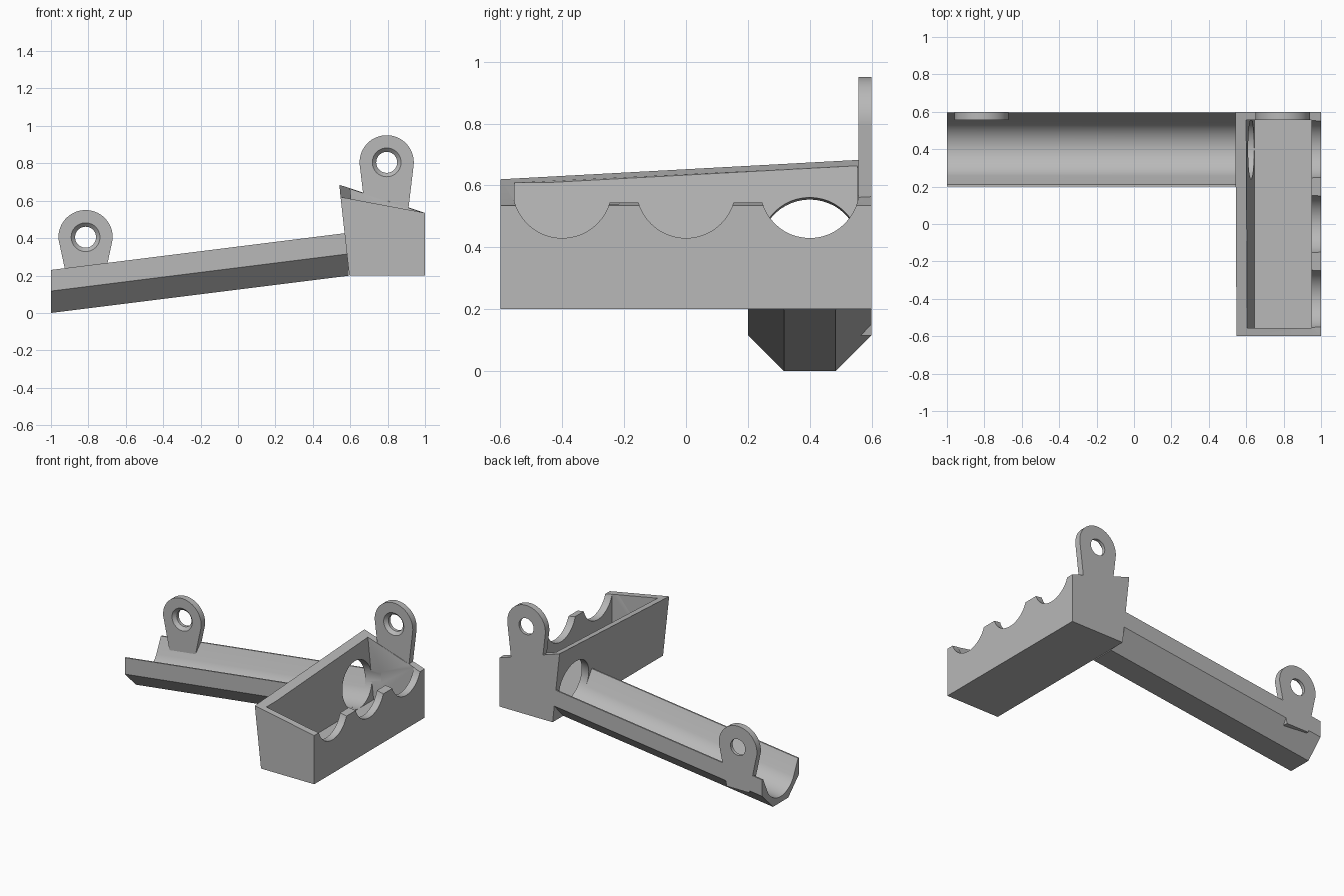
import bpy, bmesh, math
from mathutils import Vector

default = bpy.data.objects.get("Cube")
if default:
    bpy.data.objects.remove(default, do_unlink=True)

grey = bpy.data.materials.new("plain_grey")
grey.use_nodes = True
colour = (0.48, 0.48, 0.48, 1)
grey.diffuse_color = colour
grey.node_tree.nodes["Principled BSDF"].inputs["Base Color"].default_value = colour


def arc(r, start, end, n):
    """Points on an arc, angles in degrees."""
    angles = [math.radians(start + (end - start) * i / n) for i in range(n + 1)]
    return [(r * math.cos(a), r * math.sin(a)) for a in angles]


def loft(name, rings):
    """Solid skinned through matching rings of points, with capped ends."""
    bm = bmesh.new()
    loops = [[bm.verts.new(p) for p in ring] for ring in rings]
    for a, b in zip(loops, loops[1:]):
        for i in range(len(a)):
            j = (i + 1) % len(a)
            bm.faces.new((a[i], a[j], b[j], b[i]))
    bm.faces.new(loops[0])
    bm.faces.new(loops[-1])
    bmesh.ops.recalc_face_normals(bm, faces=bm.faces)
    mesh = bpy.data.meshes.new(name)
    bm.to_mesh(mesh)
    bm.free()
    mesh.materials.append(grey)
    ob = bpy.data.objects.new(name, mesh)
    bpy.context.collection.objects.link(ob)
    return ob


def cut(ob, cutters):
    """Subtract the cutters, keep the result and delete them."""
    for c in cutters:
        c.hide_render = True
        mod = ob.modifiers.new("cut", 'BOOLEAN')
        mod.operation = 'DIFFERENCE'
        mod.solver = 'EXACT'
        mod.object = c
    bpy.context.view_layer.update()
    evaluated = ob.evaluated_get(bpy.context.evaluated_depsgraph_get())
    mesh = bpy.data.meshes.new_from_object(evaluated)
    ob.modifiers.clear()
    ob.data = mesh
    for c in cutters:
        bpy.data.objects.remove(c, do_unlink=True)


def axis_z(x):
    """Height of the sloping channel's axis."""
    return 0.2 + 0.125 * (x + 1)


# Sloping channel: half octagon outside, flared round groove inside
outside = [(0.2, 0.03), (0.2, -0.083), (0.083, -0.2),
           (-0.083, -0.2), (-0.2, -0.083), (-0.2, 0.03)]
section = outside + [(-0.19, 0.03)] + arc(0.16, 208, 332, 24) + [(0.19, 0.03)]
channel = loft("sloping_channel",
               [[(x, 0.4 + y, axis_z(x) + z) for y, z in section] for x in (-1, 0.59)])

# Open tray with a leaning tall wall
tray = loft("tray", [
    [(0.595, -0.6, 0.2), (1, -0.6, 0.2), (1, 0.6, 0.2), (0.595, 0.6, 0.2)],
    [(0.548, -0.6, 0.62), (1, -0.6, 0.535), (1, 0.6, 0.535), (0.542, 0.6, 0.685)]])
cavity = loft("cavity_cutter", [
    [(left, -0.555, z), (0.95, -0.555, z), (0.95, 0.555, z), (left, 0.555, z)]
    for left, z in ((0.643, 0.245), (0.575, 0.9))])
passage = loft("passage_cutter", [
    [(x, 0.4 + y, axis_z(x) + z) for y, z in arc(0.16, 0, 352.5, 47)]
    for x in (0.45, 0.7)])
scallops = [loft("scallop_cutter", [
    [(x, yc + y, 0.59 + z) for y, z in arc(0.16, 0, 352.5, 47)]
    for x in (0.9, 1.1)]) for yc in (-0.4, 0, 0.4)]
cut(tray, [cavity, passage] + scallops)


# Mounting lugs with countersunk holes
def lug(name, x, z, drop, half_foot):
    outline = arc(0.145, -5, 185, 40) + [(-half_foot, -drop), (half_foot, -drop)]
    plate = loft(name, [[(x + u, y, z + v) for u, v in outline] for y in (0.557, 0.6)])
    hole = loft("hole_cutter", [
        [(x + u, y, z + v) for u, v in arc(r, 0, 352.5, 47)]
        for r, y in ((0.08, 0.55), (0.077, 0.557), (0.056, 0.578), (0.056, 0.65))])
    cut(plate, [hole])
    return plate


lugs = [lug("channel_lug", -0.815, 0.405, 0.29, 0.085),
        lug("tray_lug", 0.795, 0.805, 0.3, 0.11)]

# Smooth the round surfaces, keep edges crisp
bpy.ops.object.select_all(action='DESELECT')
for ob in [channel, tray] + lugs:
    ob.select_set(True)
bpy.context.view_layer.objects.active = tray
bpy.ops.object.shade_smooth_by_angle(angle=math.radians(25))
